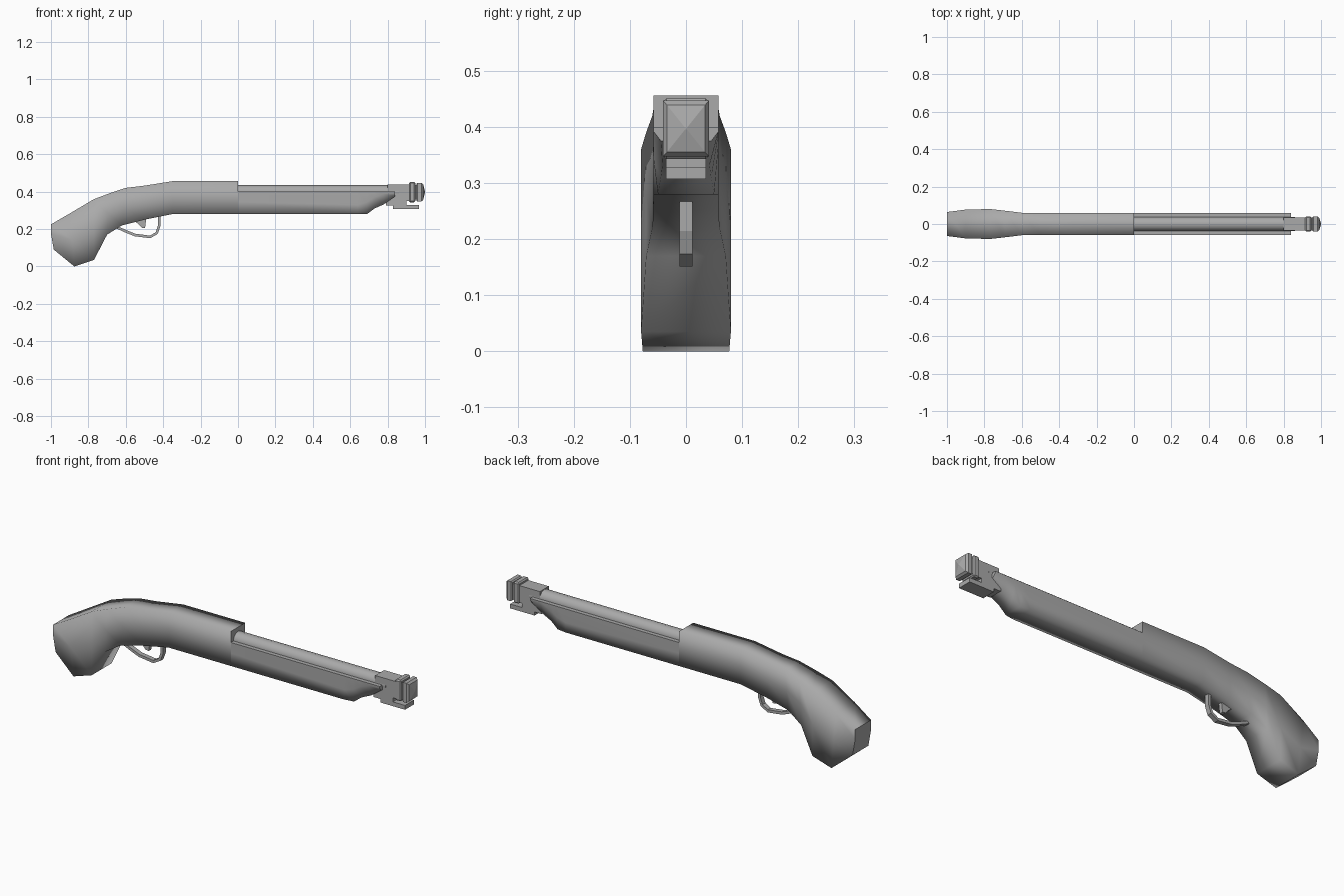
import bpy, bmesh, math
from mathutils import Vector

if "Cube" in bpy.data.objects:
    bpy.data.objects.remove(bpy.data.objects["Cube"])

grey = bpy.data.materials.new("plain_grey")
grey.diffuse_color = (0.4, 0.4, 0.4, 1)
grey.use_nodes = True
grey.node_tree.nodes["Principled BSDF"].inputs["Base Color"].default_value = grey.diffuse_color


def finish(name, bm, smooth):
    bmesh.ops.recalc_face_normals(bm, faces=bm.faces)
    for f in bm.faces:
        f.smooth = smooth
    me = bpy.data.meshes.new(name)
    bm.to_mesh(me)
    bm.free()
    me.materials.append(grey)
    ob = bpy.data.objects.new(name, me)
    bpy.context.collection.objects.link(ob)
    return ob


def loft(name, rings, smooth=True, flat_ends=True):
    """Skin a list of equal-length rings and close both ends."""
    bm = bmesh.new()
    rows = [[bm.verts.new(p) for p in r] for r in rings]
    n = len(rows[0])
    for a, b in zip(rows, rows[1:]):
        for i in range(n):
            bm.faces.new((a[i], a[(i + 1) % n], b[(i + 1) % n], b[i]))
    ends = [bm.faces.new(rows[0]), bm.faces.new(rows[-1])]
    if flat_ends:
        for f in ends:
            for e in f.edges:
                e.smooth = False
    return finish(name, bm, smooth)


def section(top, mid, bottom, w, wb=None):
    """Six-point ring; top, mid and bottom are (x, z)."""
    wb = w if wb is None else wb
    half = [(top, w), (mid, w), (bottom, wb)]
    return ([(p[0], -h, p[1]) for p, h in half]
            + [(p[0], h, p[1]) for p, h in reversed(half)])


def box(name, x0, x1, z0, z1, w, bevel=0.0):
    bm = bmesh.new()
    bmesh.ops.create_cube(bm, size=1)
    for v in bm.verts:
        v.co = ((x0 + x1) / 2 + v.co.x * (x1 - x0), v.co.y * 2 * w,
                (z0 + z1) / 2 + v.co.z * (z1 - z0))
    if bevel:
        bmesh.ops.bevel(bm, geom=bm.edges[:], offset=bevel, segments=1, affect='EDGES')
    return finish(name, bm, False)


# Grip and receiver: top x, top z, bottom x, bottom z, half width
grip = [(-1.0, .225, -.985, .09, .064), (-.90, .283, -.875, .0, .077),
        (-.77, .36, -.77, .035, .08), (-.69, .39, -.70, .17, .071),
        (-.60, .42, -.62, .22, .06), (-.50, .432, -.50, .25, .058),
        (-.35, .456, -.35, .28, .058), (0, .456, 0, .28, .058)]
rings = []
for i, (tx, tz, bx, bz, w) in enumerate(grip):
    mid = (-1.0, .175) if i == 0 else ((tx + bx) / 2, (tz + bz) / 2)
    rings.append(section((tx, tz), mid, (bx, bz), w))
loft("grip_and_receiver", rings)

# Fore-end with a scooped tip: x, bottom z, mid z, bottom half width
fore = [(0, .28, .345, .058), (.64, .28, .33, .058), (.69, .28, .345, .05),
        (.73, .31, .37, .045), (.78, .332, .388, .042), (.84, .375, .392, .045)]
ob = loft("fore_end", [section((x, .40), (x, zm), (x, zb), .058, wb)
                       for x, zb, zm, wb in fore])
for e in ob.data.edges:
    if all(abs(ob.data.vertices[v].co.z - .40) < 1e-4 for v in e.vertices):
        e.use_edge_sharp = True


# Barrel
def circle(x, r, z, n=12):
    return [(x, r * math.cos(2 * math.pi * i / n), z + r * math.sin(2 * math.pi * i / n))
            for i in range(n)]


loft("barrel", [circle(-.01, .038, .397), circle(.86, .038, .397)])

# Muzzle fittings
box("muzzle_block", .80, .92, .35, .437, .036)
box("muzzle_ring", .915, .948, .343, .451, .041, .006)
box("muzzle_neck", .94, .965, .357, .435, .034)


def rect(x, w, h):
    return [(x, -w, .397 - h), (x, w, .397 - h), (x, w, .397 + h), (x, -w, .397 + h)]


loft("muzzle_cap", [rect(.954, .036, .045), rect(.96, .041, .05), rect(.98, .041, .05),
                    rect(.99, .034, .042), rect(1.0, .002, .002)], False)
box("lower_rail", .83, .968, .307, .329, .036)
box("rail_spacer", .79, .90, .325, .355, .036)

# Trigger guard strap, swept along a path
path = [Vector(p) for p in [(-.66, .215), (-.60, .188), (-.55, .168), (-.47, .158),
                            (-.435, .178), (-.422, .215), (-.422, .28)]]
rings = []
for i, p in enumerate(path):
    d = (path[min(i + 1, len(path) - 1)] - path[max(i - 1, 0)]).normalized()
    n = Vector((-d.y, d.x)) * .007
    a, b = p + n, p - n
    rings.append([(a.x, -.012, a.y), (a.x, .012, a.y), (b.x, .012, b.y), (b.x, -.012, b.y)])
loft("trigger_guard", rings, False)

# Trigger
profile = [(-.57, .255), (-.49, .262), (-.497, .205), (-.515, .207), (-.53, .225)]
loft("trigger", [[(x, y, z) for x, z in profile] for y in (-.01, .01)], False)
